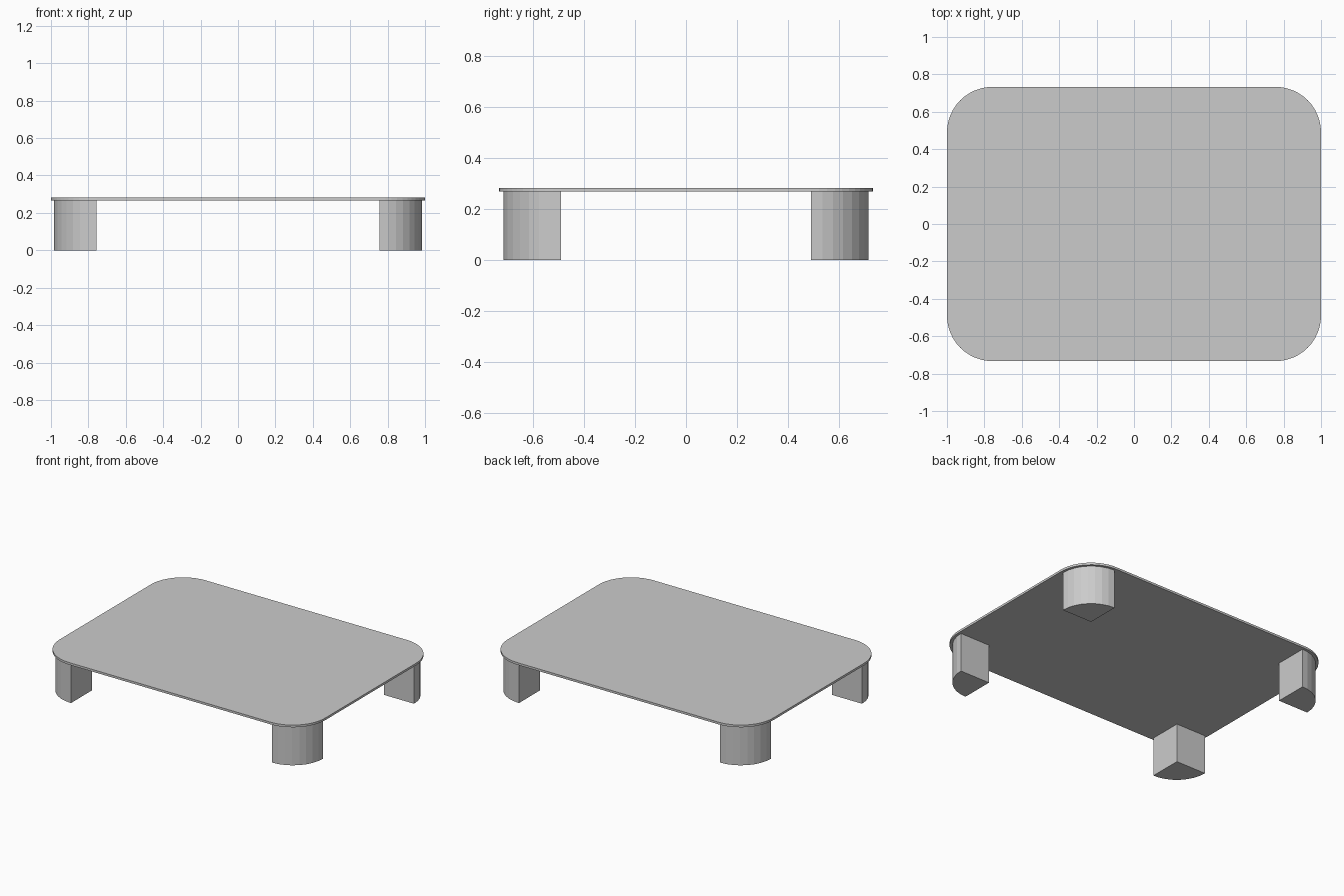
import bpy, bmesh
from math import cos, sin, pi

if "Cube" in bpy.data.objects:
    bpy.data.objects.remove(bpy.data.objects["Cube"])

CX, CY = 0.757, 0.49          # corner arc centres
R_TOP, R_LEG = 0.243, 0.226   # slab corner radius, leg radius
Z_LEG, Z_TOP = 0.267, 0.282


def arc(cx, cy, r, start, steps):
    return [(cx + r * cos(start + pi / 2 * i / steps),
             cy + r * sin(start + pi / 2 * i / steps)) for i in range(steps + 1)]


def prism(name, outline, z0, z1):
    bm = bmesh.new()
    face = bm.faces.new([bm.verts.new((x, y, z0)) for x, y in outline])
    ext = bmesh.ops.extrude_face_region(bm, geom=[face], use_keep_orig=True)
    for v in ext["geom"]:
        if isinstance(v, bmesh.types.BMVert):
            v.co.z = z1
    bmesh.ops.recalc_face_normals(bm, faces=bm.faces)
    mesh = bpy.data.meshes.new(name)
    bm.to_mesh(mesh)
    bm.free()
    obj = bpy.data.objects.new(name, mesh)
    bpy.context.collection.objects.link(obj)
    return obj


corners = [(1, 1, "back_right"), (-1, 1, "back_left"),
           (-1, -1, "front_left"), (1, -1, "front_right")]

# Thin rounded tabletop
outline = []
for i, (sx, sy, _) in enumerate(corners):
    outline += arc(sx * CX, sy * CY, R_TOP, i * pi / 2, 12)
prism("tabletop", outline, Z_LEG, Z_TOP)

# Quarter-round legs, point facing inward
for i, (sx, sy, label) in enumerate(corners):
    c = (sx * CX, sy * CY)
    prism(label + "_leg", [c] + arc(*c, R_LEG, i * pi / 2, 8), 0, Z_LEG)
